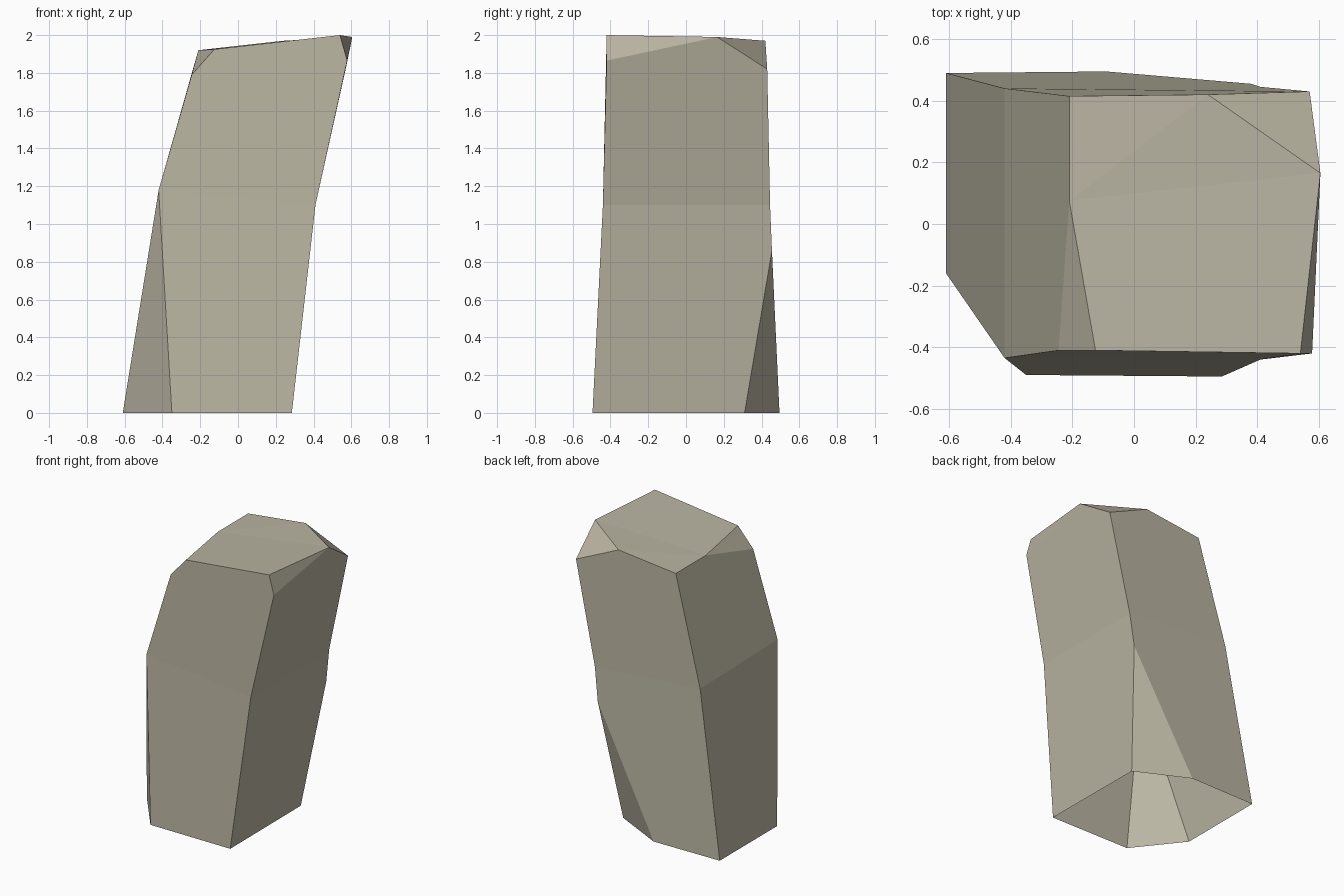
import bpy
import bmesh

cube = bpy.data.objects.get("Cube")
if cube:
    bpy.data.objects.remove(cube, do_unlink=True)

# Single stone colour
stone = bpy.data.materials.new("pale_stone")
stone.use_nodes = True
colour = (0.49, 0.46, 0.36, 1)
stone.diffuse_color = colour
shader = next(n for n in stone.node_tree.nodes if n.type == "BSDF_PRINCIPLED")
shader.inputs["Base Color"].default_value = colour
shader.inputs["Roughness"].default_value = 0.9

# Corner points of the leaning block, one letter each
corners = {
    # open base ring
    "A": (-.61, -.16, 0), "B": (-.35, -.49, 0), "C": (.285, -.495, 0),
    "D": (.28, .31, 0), "E": (-.09, .495, 0), "F": (-.61, .49, 0),
    # bend at mid height, with the tip of the back chip
    "G": (.38, .455, .86), "m": (-.42, -.435, 1.18), "n": (.41, -.44, 1.1),
    "o": (.41, .445, 1.1), "l": (-.42, .44, 1.16),
    # chipped top rim
    "h": (-.245, -.41, 1.79), "i": (-.125, -.41, 1.925), "j": (.54, -.42, 2),
    "k": (.578, -.42, 1.865), "r": (.605, .165, 1.99), "u": (.57, .43, 1.82),
    "s": (.24, .42, 1.97), "t": (-.21, .415, 1.92), "p": (-.21, .075, 1.92),
}

# Facets of each region, spelled by their corners counter-clockwise
facets = {
    "front": ["BCnm", "mnkjih"],
    "right_hand": ["CDGon", "nourk"],
    "back": ["EFloG", "oltsu"],
    "left_hand": ["FAml", "lmhpt"],
    "base_chips": ["ABm", "DEG"],
    "rim_chips": ["krj", "hip", "usr"],
    "top": ["ijrp", "prs", "pst"],
}

# Flat-faced stone pillar, open underneath
bm = bmesh.new()
points = {name: bm.verts.new(co) for name, co in corners.items()}
for region in facets.values():
    for outline in region:
        face = bm.faces.new([points[letter] for letter in outline])
        face.smooth = False

mesh = bpy.data.meshes.new("stone_pillar")
bm.to_mesh(mesh)
bm.free()
mesh.materials.append(stone)
pillar = bpy.data.objects.new("stone_pillar", mesh)
bpy.context.collection.objects.link(pillar)
